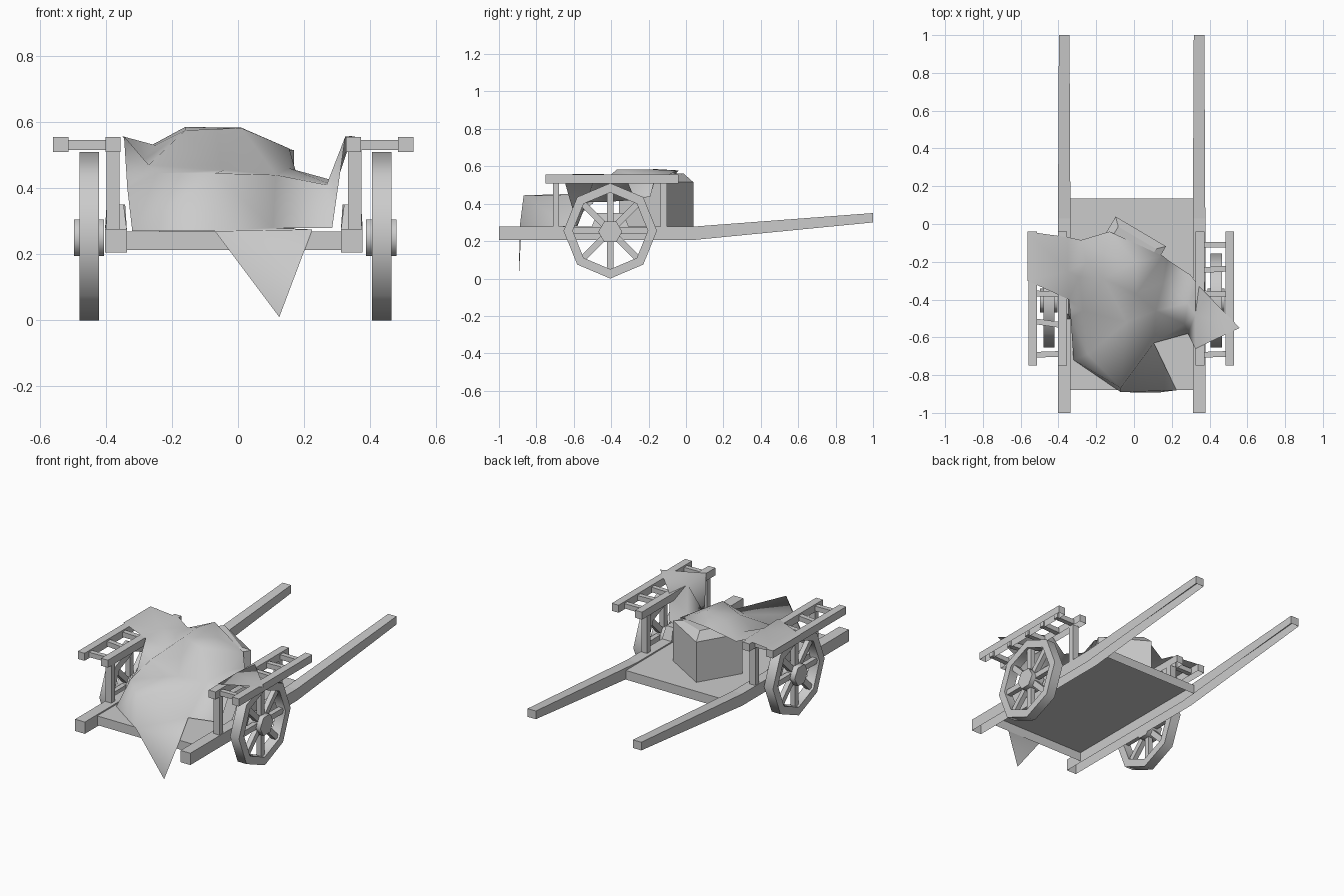
import bpy, bmesh
from math import sin, cos, pi, radians
from mathutils import Vector, Matrix
from mathutils.geometry import delaunay_2d_cdt

if "Cube" in bpy.data.objects:
    bpy.data.objects.remove(bpy.data.objects["Cube"])

CX = -0.0125            # centre line of the cart


def add(name, bm, smooth=None, open_bottom=False):
    bmesh.ops.recalc_face_normals(bm, faces=bm.faces)
    if open_bottom:
        bm.normal_update()
        down = [f for f in bm.faces if f.normal.z < -0.9]
        bmesh.ops.delete(bm, geom=down, context='FACES')
    me = bpy.data.meshes.new(name)
    bm.to_mesh(me)
    bm.free()
    ob = bpy.data.objects.new(name, me)
    bpy.context.collection.objects.link(ob)
    if smooth:
        bpy.ops.object.select_all(action='DESELECT')
        ob.select_set(True)
        bpy.context.view_layer.objects.active = ob
        bpy.ops.object.shade_smooth_by_angle(angle=radians(smooth))
    return ob


def put_box(bm, centre, size, rot=None):
    m = Matrix.Translation(centre) @ (rot or Matrix()) @ Matrix.Diagonal((*size, 1))
    bmesh.ops.create_cube(bm, size=1, matrix=m)


def put_prism(bm, profile, x0, x1):
    """Extrude a (y, z) outline along x."""
    a = [bm.verts.new((x0, y, z)) for y, z in profile]
    b = [bm.verts.new((x1, y, z)) for y, z in profile]
    n = len(a)
    bm.faces.new(a)
    bm.faces.new(b[::-1])
    for i in range(n):
        bm.faces.new((a[i], a[(i + 1) % n], b[(i + 1) % n], b[i]))


# bed, open underneath
bm = bmesh.new()
put_box(bm, (CX, -0.3725, 0.241), (0.65, 1.015, 0.056))
add("bed", bm, open_bottom=True)

WY, WZ = -0.405, 0.255
for s, side in ((-1, "left"), (1, "right")):
    # long shaft, bent upward toward the handle end
    bm = bmesh.new()
    xs = CX + s * 0.357
    put_prism(bm, [(-1, .205), (.03, .205), (1, .30), (1, .35), (.03, .277), (-1, .277)],
              xs - 0.033, xs + 0.033)
    for v in bm.verts:
        if v.co.y > 0.9:
            v.co.x = xs + (v.co.x - xs) * 0.85
    add(side + "_shaft", bm, open_bottom=True)

    # tapered axle block on the shaft
    bm = bmesh.new()
    bmesh.ops.create_cone(bm, cap_ends=True, segments=4, radius1=0.707, radius2=0.5, depth=1,
                          matrix=Matrix.Translation((xs, WY, 0.312)) @ Matrix.Diagonal((.066, .2, .076, 1))
                          @ Matrix.Rotation(pi / 4, 4, 'Z'))
    add(side + "_axle_block", bm, open_bottom=True)

    # wheel rim
    xw = CX + s * 0.4425 + 0.005
    bm = bmesh.new()
    loops = []
    for r, dx in ((.255, -.03), (.255, .03), (.205, .03), (.205, -.03)):
        loops.append([bm.verts.new((xw + dx, WY + r * sin(i * pi / 4) * 0.98, WZ + r * cos(i * pi / 4)))
                      for i in range(8)])
    for k in range(4):
        p, q = loops[k], loops[(k + 1) % 4]
        for i in range(8):
            j = (i + 1) % 8
            bm.faces.new((p[i], p[j], q[j], q[i]))
    add(side + "_wheel_rim", bm, smooth=65)

    # spokes
    bm = bmesh.new()
    for i in range(8):
        a = i * pi / 4
        put_box(bm, (xw, WY - 0.13 * sin(a), WZ + 0.13 * cos(a)), (.03, .034, .18),
                Matrix.Rotation(a, 4, 'X'))
    add(side + "_spokes", bm)

    # six sided hub
    bm = bmesh.new()
    put_prism(bm, [(WY + .064 * cos(i * pi / 3), WZ - .005 + .064 * sin(i * pi / 3)) for i in range(6)],
              xw - .047, xw + .044)
    add(side + "_hub", bm, smooth=65)

    # side rack: posts, two rails and rungs
    bm = bmesh.new()
    for y in (-0.695, -0.118):
        put_box(bm, (CX + s * .366, y, 0.395), (.04, .034, .24))
    add(side + "_rack_posts", bm)
    bm = bmesh.new()
    for x in (.364, .522):
        put_box(bm, (CX + s * x - .002, -0.395, 0.532), (.046, .71, .046))
    add(side + "_rack_rails", bm, open_bottom=True)
    bm = bmesh.new()
    for y, t in ((-.11, 0), (-.24, 3), (-.37, -2), (-.525, -8), (-.69, 2)):
        put_box(bm, (CX + s * .443, y, 0.53), (.13, .03, .03), Matrix.Rotation(radians(t), 4, 'Z'))
    add(side + "_rack_rungs", bm)

# crate with chamfered top, turned on the bed
bm = bmesh.new()
put_box(bm, (-0.035, -0.16, 0.392), (.31, .28, .246), Matrix.Rotation(radians(-30.6), 4, 'Z'))
top = max(bm.faces, key=lambda f: f.calc_center_median().z)
bmesh.ops.inset_region(bm, faces=[top], thickness=0.055)
for v in top.verts:
    v.co.z = 0.565 - 0.18 * max(0, v.co.x + 0.1)
add("crate", bm, open_bottom=True)

# draped cloth: outline first, then inner high and low points
outline = [(-.565, -.04, .557), (-.565, -.30, .557), (-.345, -.40, .557), (-.335, -.50, .40),
           (-.32, -.72, .27), (-.07, -.89, .27), (.225, -.88, .275), (.105, -.63, .28),
           (.285, -.58, .28), (.325, -.66, .557), (.56, -.55, .558), (.345, -.33, .557),
           (.30, -.27, .42), (.178, -.19, .44), (.155, -.17, .52), (-.13, -.04, .578),
           (-.28, -.085, .52), (-.35, -.07, .557)]
inner = [(-.35, -.25, .557), (-.29, -.28, .48), (-.16, -.16, .585), (-.16, -.29, .575),
         (.01, -.37, .582), (.01, -.2, .583), (-.245, -.69, .445), (-.07, -.868, .445),
         (.115, -.46, .44), (-.04, -.52, .455), (.268, -.53, .41), (.285, -.42, .41),
         (.155, -.31, .46), (-.27, -.46, .47), (.325, -.48, .557), (-.25, -.2, .53)]
pts = outline + inner
n = len(outline)
ridges = [(n + 7, n + 8), (n + 6, n + 7), (5, n + 7), (5, 7), (7, n + 8), (8, n + 10), (n + 8, n + 10),
          (9, n + 14), (11, n + 14), (2, n), (17, n), (14, n + 4)]
edges = [(i, (i + 1) % n) for i in range(n)] + ridges
co, _, tris, orig, _, _ = delaunay_2d_cdt([Vector(p[:2]) for p in pts], edges, [list(range(n))], 1, 1e-5)
bm = bmesh.new()
vs = [bm.verts.new((c.x, c.y, pts[o[0]][2] if o else 0.4)) for c, o in zip(co, orig)]
for t in tris:
    bm.faces.new([vs[i] for i in t])
# corner hanging over the front edge of the bed
front = [next(v for v in vs if (v.co - Vector(outline[k])).length < 1e-4) for k in (5, 6)]
bm.faces.new((front[0], bm.verts.new((.125, -.893, .01)), front[1]))
cloth = add("cloth", bm)
for p in cloth.data.polygons:
    p.use_smooth = True
